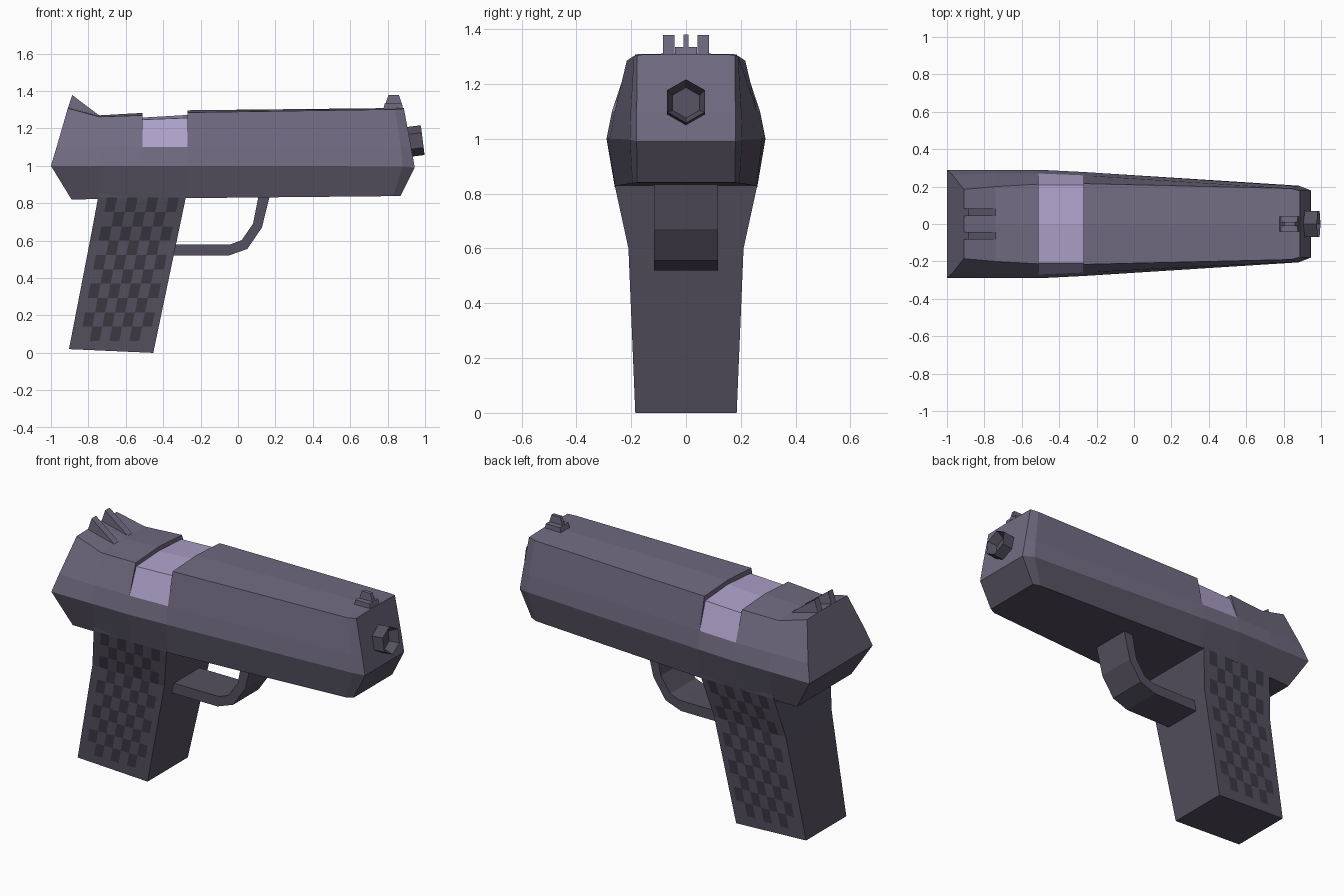
import bpy, bmesh, math
from mathutils import Matrix

if "Cube" in bpy.data.objects:
    bpy.data.objects.remove(bpy.data.objects["Cube"])


def material(name, rgb):
    m = bpy.data.materials.new(name)
    m.diffuse_color = (*rgb, 1)
    m.use_nodes = True
    m.node_tree.nodes["Principled BSDF"].inputs["Base Color"].default_value = m.diffuse_color
    return m


SLIDE = material("slide_grey", (0.165, 0.147, 0.22))
FRAME = material("frame_grey", (0.09, 0.08, 0.115))
PORT = material("port_lilac", (0.42, 0.36, 0.59))
CHECK = material("checker_dark", (0.045, 0.04, 0.055))


def finish(name, bm, *mats, normals=True):
    if normals:
        bmesh.ops.remove_doubles(bm, verts=bm.verts, dist=0.0005)
        bmesh.ops.recalc_face_normals(bm, faces=bm.faces)
    mesh = bpy.data.meshes.new(name)
    bm.to_mesh(mesh)
    bm.free()
    for m in mats:
        mesh.materials.append(m)
    ob = bpy.data.objects.new(name, mesh)
    bpy.context.collection.objects.link(ob)
    return ob


def prism(name, profile, y0, y1, mat, mirror=False):
    """Extrude an (x, z) outline across y; optionally repeat on the other side."""
    bm = bmesh.new()
    for s in ((1, -1) if mirror else (1,)):
        a = [bm.verts.new((x, s * y0, z)) for x, z in profile]
        b = [bm.verts.new((x, s * y1, z)) for x, z in profile]
        bm.faces.new(a)
        bm.faces.new(b)
        for i in range(len(a)):
            j = (i + 1) % len(a)
            bm.faces.new((a[i], a[j], b[j], b[i]))
    return finish(name, bm, mat)


# Slide and frame: loft of half sections (x, half width, z):
# bottom, widest line, shoulder, top edge, centre
def section(x, wb, wm, ws, we, ze, zc):
    zb = 0.83 + 0.01 * x
    return [(x, wb, zb), (x, wm, 1.0), (x, ws, 1.1), (x, we, ze), (x, 0, zc)]


stations = [
    [(-.89, .25, .82), (-1, .29, 1), (-.97, .262, 1.1), (-.91, .185, 1.308), (-.91, 0, 1.312)],
    section(-.74, .255, .29, .27, .2, 1.262, 1.27),
    section(-.51, .26, .29, .27, .213, 1.27, 1.283),
    section(-.51, .26, .29, .27, .208, 1.247, 1.258),
    section(-.27, .258, .278, .26, .208, 1.256, 1.272),
    section(-.27, .258, .278, .26, .216, 1.285, 1.297),
    [(.83, .195, .838), (.88, .205, .997), (.87, .202, 1.1), (.84, .19, 1.302), (.84, 0, 1.309)],
    [(.87, .178, .84), (.945, .18, .99), (.926, .18, 1.1), (.887, .178, 1.306), (.887, 0, 1.31)],
]
bm = bmesh.new()
rings = []
for st in stations:
    pts = st + [(x, -y, z) for x, y, z in reversed(st[:4])]
    rings.append([bm.verts.new(p) for p in pts])
for i in range(len(rings) - 1):
    a, b = rings[i], rings[i + 1]
    for k in range(9):
        n = (k + 1) % 9
        f = bm.faces.new((a[k], a[n], b[n], b[k]))
        f.material_index = 1 if k in (0, 7, 8) else (2 if i == 3 and 2 <= k <= 5 else 0)
for r in (rings[0], rings[-1]):
    for k in range(3):
        bm.faces.new((r[k], r[k + 1], r[7 - k], r[8 - k])).material_index = int(k == 0)
    bm.faces.new((r[3], r[4], r[5]))
finish("slide_and_frame", bm, SLIDE, FRAME, PORT)


# Grip: slanted block that flares towards the top
def grip_x(u, z):
    back = -.9 + .15 * (z - .02) / .8
    front = -.453 + .178 * z / .85
    return back + (front - back) * u


def grip_w(z):
    return .185 + .025 * z / .6 if z < .6 else .21 + .05 * (z - .6) / .23


bm = bmesh.new()
levels = []
for z in (0, .6, .83, .87):
    w = min(grip_w(z), .262)
    levels.append([bm.verts.new((grip_x(u, z), s * w, z + (.02 * (1 - u) if z == 0 else 0)))
                   for u, s in ((0, -1), (1, -1), (1, 1), (0, 1))])
for a, b in zip(levels, levels[1:]):
    for i in range(4):
        j = (i + 1) % 4
        bm.faces.new((a[i], a[j], b[j], b[i]))
bm.faces.new(levels[0])
bm.faces.new(levels[-1])
finish("grip", bm, FRAME)

# Checkered panels on both grip sides
bm = bmesh.new()
COLS, STEP = 7, .0767
for s in (-1, 1):
    for r in range(10):
        for c in range(COLS):
            if (r + c) % 2:
                continue
            z1 = .83 - r * STEP
            z0 = z1 - STEP
            u0, u1 = (.1 + .82 * k / COLS for k in (c, c + 1))
            quad = [(u0, z0), (u1, z0), (u1, z1), (u0, z1)]
            vs = [bm.verts.new((grip_x(u, z), s * (grip_w(z) + .003), z)) for u, z in quad]
            bm.faces.new(vs if s < 0 else vs[::-1])
finish("grip_checkering", bm, CHECK, normals=False)

# Trigger guard: bent strap swept along outer and inner paths
outer = [(-.4, .52), (-.05, .52), (.05, .556), (.128, .67), (.17, .84), (.17, .88)]
inner = [(-.4, .58), (-.04, .58), (.02, .603), (.08, .69), (.11, .84), (.11, .88)]
bm = bmesh.new()
loops = [[bm.verts.new((x, y, z)) for (x, z), y in
          ((o, -.117), (o, .117), (i, .117), (i, -.117))] for o, i in zip(outer, inner)]
for a, b in zip(loops, loops[1:]):
    for i in range(4):
        j = (i + 1) % 4
        bm.faces.new((a[i], a[j], b[j], b[i]))
bm.faces.new(loops[0])
bm.faces.new(loops[-1])
finish("trigger_guard", bm, FRAME)

# Muzzle: hexagonal barrel end, tilted slightly up, with a recessed bore
bm = bmesh.new()
bmesh.ops.create_cone(bm, cap_ends=True, segments=6, radius1=.08, radius2=.08, depth=.12)
tip = max(bm.faces, key=lambda f: f.calc_center_median().z)
bmesh.ops.inset_region(bm, faces=[tip], thickness=.024)
bmesh.ops.translate(bm, verts=tip.verts, vec=(0, 0, -.05))
xs = [abs(v.co.x) for v in bm.verts]
turn = 0 if max(xs) < .075 else math.pi / 6
bmesh.ops.transform(bm, verts=bm.verts, matrix=Matrix.Translation((.928, 0, 1.13))
                    @ Matrix.Rotation(math.radians(83), 4, 'Y')
                    @ Matrix.Rotation(turn + math.pi / 2 if turn == 0 else math.pi / 2, 4, 'Z'))
finish("muzzle", bm, FRAME)

# Sights
prism("front_sight_base", [(.775, 1.295), (.785, 1.335), (.875, 1.335), (.885, 1.295)],
      -.04, .04, SLIDE)
prism("front_sight_blade", [(.785, 1.32), (.805, 1.38), (.86, 1.38), (.88, 1.32)],
      -.01, .01, SLIDE)
prism("rear_sights", [(-.912, 1.3), (-.886, 1.378), (-.74, 1.268), (-.76, 1.255)],
      .042, .083, SLIDE, mirror=True)
